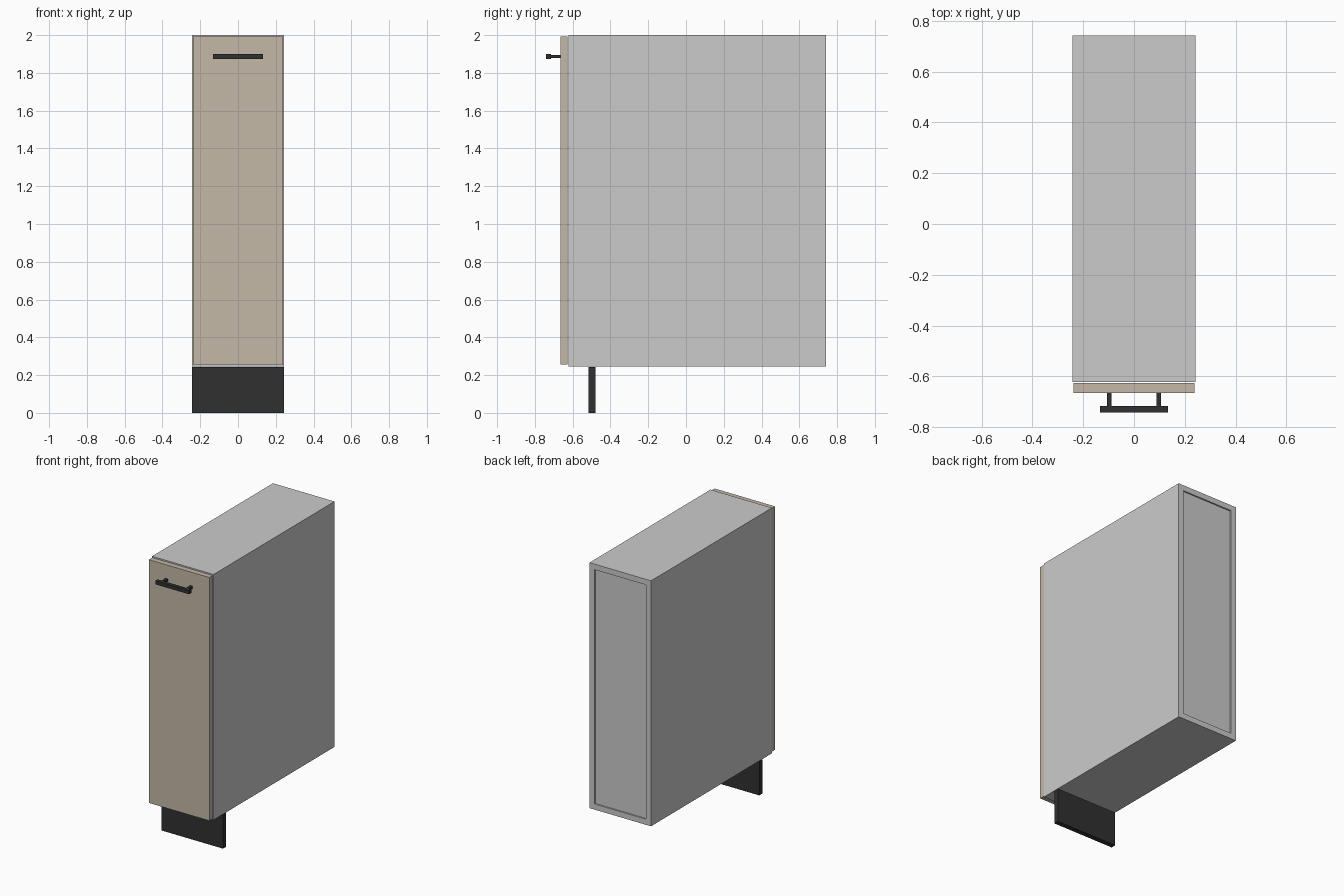
import bpy

if "Cube" in bpy.data.objects:
    bpy.data.objects.remove(bpy.data.objects["Cube"])


def material(name, color):
    m = bpy.data.materials.new(name)
    m.diffuse_color = (*color, 1)
    m.use_nodes = True
    m.node_tree.nodes["Principled BSDF"].inputs["Base Color"].default_value = m.diffuse_color
    return m


beige = material("beige_front", (0.55, 0.48, 0.39))
dark = material("dark_metal", (0.03, 0.03, 0.03))


def box(name, x, y, z, mat=None):
    """Box from (min, max) extents on each axis."""
    bpy.ops.mesh.primitive_cube_add(size=1, location=[sum(r) / 2 for r in (x, y, z)])
    ob = bpy.context.object
    ob.name = name
    ob.scale = [r[1] - r[0] for r in (x, y, z)]
    bpy.ops.object.transform_apply(location=False, rotation=False, scale=True)
    if mat:
        ob.data.materials.append(mat)
    return ob


W = 0.243               # half width of the carcass
T = 0.04                # board thickness
FRONT, BACK = -0.623, 0.742
LOW, TOP = 0.246, 2.0
inner = (-W + T, W - T)

# Carcass: two sides, bottom, top and a slightly recessed back
for label, s in (("left", -1), ("right", 1)):
    box(f"side_panel_{label}", sorted((s * W, s * (W - T))), (FRONT, BACK), (LOW, TOP))
box("bottom_panel", inner, (FRONT, BACK), (LOW, LOW + T))
box("top_panel", inner, (FRONT, BACK), (TOP - T, TOP))
box("back_panel", inner, (BACK - 0.022, BACK - 0.01), (LOW + T, TOP - T))

# Door, with a small gap to the carcass
box("door", (-0.239, 0.239), (-0.665, -0.627), (0.255, 1.993), beige)

# Bar handle on two posts
box("handle_bar", (-0.133, 0.133), (-0.742, -0.716), (1.874, 1.9), dark)
for label, x in (("left", -0.097), ("right", 0.097)):
    box(f"handle_post_{label}", (x - 0.009, x + 0.009), (-0.717, -0.664), (1.878, 1.896), dark)

# Set-back kick board
box("kick_board", (-W, W), (-0.516, -0.48), (0, 0.244), dark)
